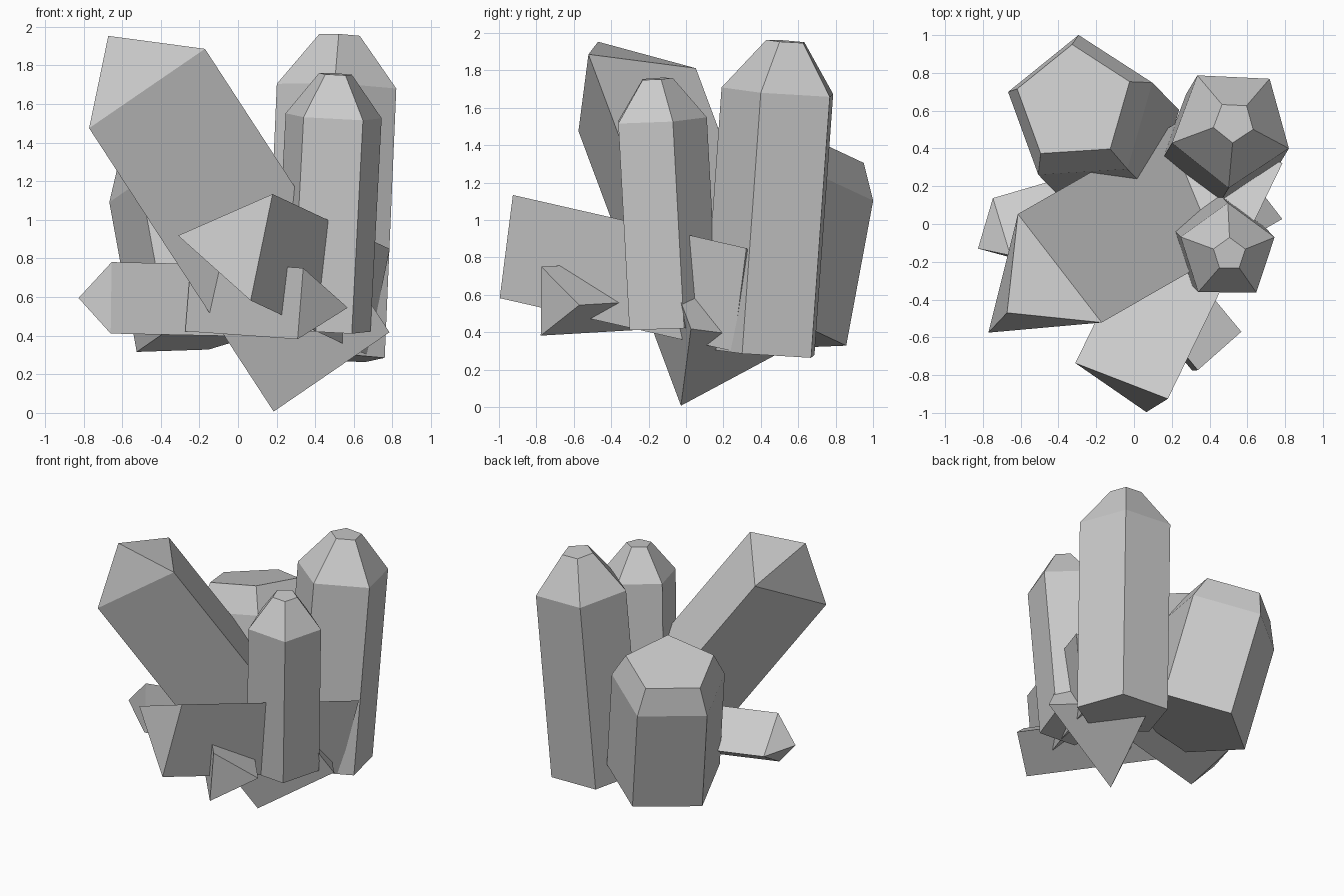
import bpy, bmesh
from math import tau
from mathutils import Vector, Quaternion

if "Cube" in bpy.data.objects:
    bpy.data.objects.remove(bpy.data.objects["Cube"])


def crystal(name, base, shoulder, corner, sides, tip=None, tip_scale=0.0):
    """Regular prism from base to shoulder; corner is one shoulder vertex.
    An optional tip tapers to a smaller ring, or to a point when tip_scale is 0."""
    base, shoulder, corner = Vector(base), Vector(shoulder), Vector(corner)
    axis = (shoulder - base).normalized()
    spoke = corner - shoulder
    spoke -= axis * spoke.dot(axis)

    bm = bmesh.new()

    def ring(centre, scale=1.0):
        return [bm.verts.new(centre + Quaternion(axis, tau * i / sides) @ (spoke * scale))
                for i in range(sides)]

    def bridge(a, b):
        for i in range(sides):
            j = (i + 1) % sides
            bm.faces.new((a[i], a[j], b[j], b[i]))

    low, top = ring(base), ring(shoulder)
    bm.faces.new(low[::-1])
    bridge(low, top)
    if tip and tip_scale:
        cap = ring(Vector(tip), tip_scale)
        bridge(top, cap)
        bm.faces.new(cap)
    elif tip:
        apex = bm.verts.new(Vector(tip))
        for i in range(sides):
            bm.faces.new((top[i], top[(i + 1) % sides], apex))
    else:
        bm.faces.new(top)
    bmesh.ops.recalc_face_normals(bm, faces=bm.faces[:])

    mesh = bpy.data.meshes.new(name)
    bm.to_mesh(mesh)
    bm.free()
    obj = bpy.data.objects.new(name, mesh)
    bpy.context.collection.objects.link(obj)
    return obj


# Upright five-sided crystals with cut-off tips
crystal("tall_crystal", (.455, .415, .29), (.515, .515, 1.685), (.82, .40, 1.68), 5,
        (.527, .54, 1.955), .34)
crystal("medium_crystal", (.437, -.09, .43), (.495, -.15, 1.535), (.744, -.07, 1.523), 5,
        (.505, -.16, 1.755), .34)
crystal("stout_crystal", (-.139, .456, .405), (-.281, .60, 1.18), (-.293, 1.0, 1.10), 5,
        (-.318, .638, 1.365), .78)

# Leaning three-sided crystals, pointed
crystal("large_leaning_crystal", (.437, .20, .256), (-.519, -.348, 1.724),
        (-.172, -.522, 1.887), 3, (-.672, -.47, 1.953))
crystal("left_crystal", (.187, .187, .576), (-.687, -.068, .594), (-.747, .137, .59), 3,
        (-.826, -.13, .595))

# Low three-sided crystals with flat ends
crystal("front_crystal", (.585, .362, .594), (-.022, -.886, .878), (.178, -.928, 1.134), 3)
crystal("small_crystal", (-.177, -.006, .60), (.405, -.707, .559), (.568, -.57, .545), 3)
